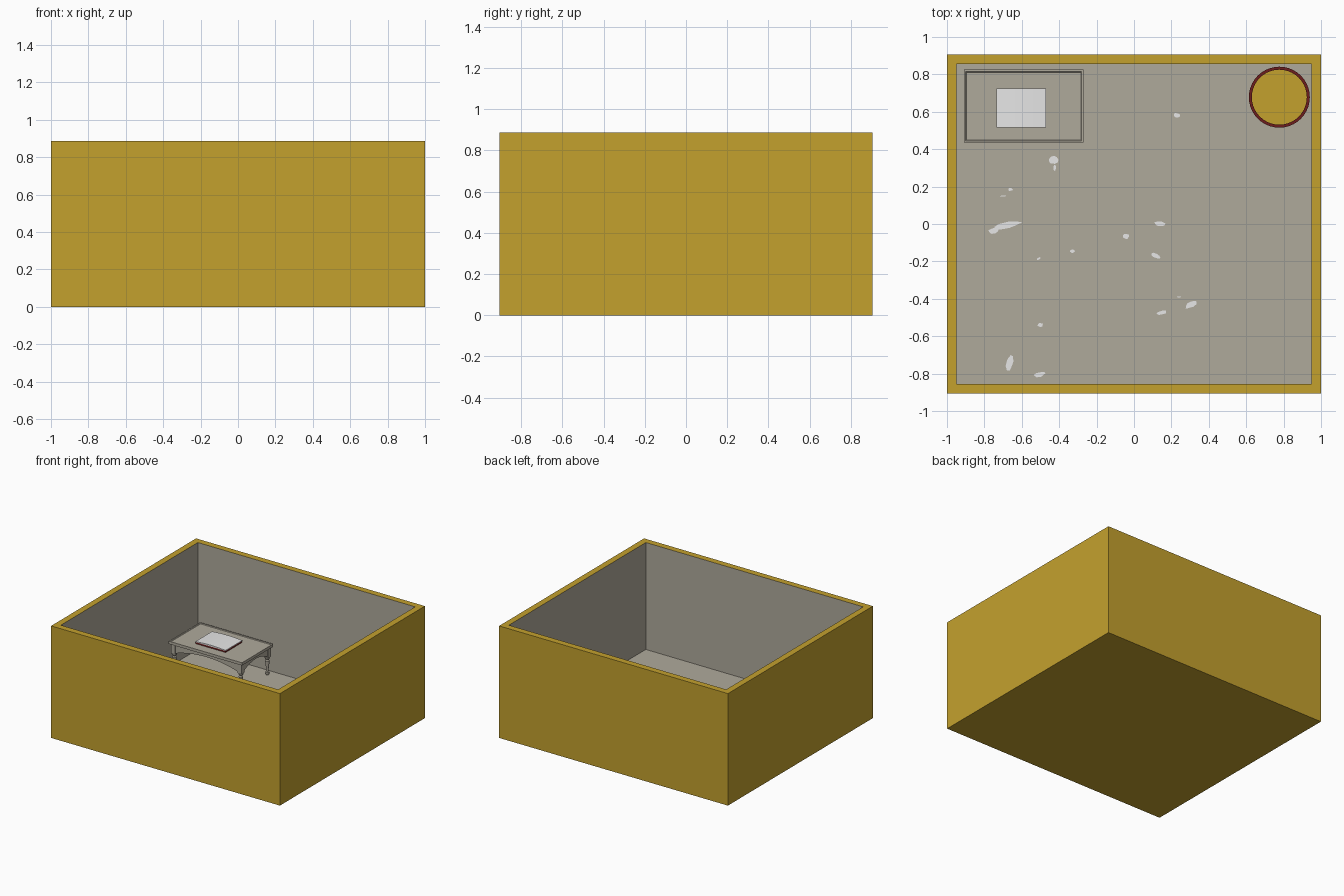
import bpy, bmesh, math, random
from mathutils import Vector, Matrix

if "Cube" in bpy.data.objects:
    bpy.data.objects.remove(bpy.data.objects["Cube"])

random.seed(4)
FLOOR = 0.04


def mat(name, col):
    m = bpy.data.materials.new(name)
    m.diffuse_color = (*col, 1)
    m.use_nodes = True
    m.node_tree.nodes["Principled BSDF"].inputs["Base Color"].default_value = m.diffuse_color
    return m


GOLD = mat("ochre", (0.55, 0.355, 0.027))
GREY = mat("warm grey", (0.43, 0.40, 0.33))
WHITE = mat("paper white", (0.8, 0.8, 0.8))
RED = mat("dark red", (0.15, 0.012, 0.012))


def finish(bm, name, mats, smooth=False):
    bmesh.ops.recalc_face_normals(bm, faces=bm.faces)
    me = bpy.data.meshes.new(name)
    bm.to_mesh(me)
    bm.free()
    for m in mats:
        me.materials.append(m)
    ob = bpy.data.objects.new(name, me)
    bpy.context.collection.objects.link(ob)
    if smooth:
        bpy.ops.object.select_all(action='DESELECT')
        ob.select_set(True)
        bpy.context.view_layer.objects.active = ob
        bpy.ops.object.shade_smooth_by_angle(angle=math.radians(35))
    return ob


def cube(lo, hi):
    bm = bmesh.new()
    lo, hi = Vector(lo), Vector(hi)
    bmesh.ops.create_cube(bm, size=1, matrix=Matrix.Translation((lo + hi) / 2)
                          @ Matrix.Diagonal((*(hi - lo), 1)))
    return bm


def top_face(bm):
    bm.normal_update()
    return max(bm.faces, key=lambda f: f.calc_center_median().z)


def prism(name, pts, vec, m, smooth=False):
    """Extrude a closed outline along a vector."""
    bm = bmesh.new()
    f = bm.faces.new([bm.verts.new(p) for p in pts])
    r = bmesh.ops.extrude_face_region(bm, geom=[f])
    bmesh.ops.translate(bm, vec=vec, verts=[v for v in r["geom"] if isinstance(v, bmesh.types.BMVert)])
    return finish(bm, name, [m], smooth)


def lathe(name, prof, x, y, mats, seg=16, rule=None):
    """Spin a (radius, z) profile about a vertical axis."""
    bm = bmesh.new()
    rings = [[bm.verts.new((x + r * math.cos(2 * math.pi * i / seg),
                            y + r * math.sin(2 * math.pi * i / seg), z)) for i in range(seg)]
             for r, z in prof]
    for k, (a, b) in enumerate(zip(rings, rings[1:])):
        for i in range(seg):
            j = (i + 1) % seg
            f = bm.faces.new((a[i], a[j], b[j], b[i]))
            f.material_index = rule(k) if rule else 0
    bm.faces.new(rings[0])
    bm.faces.new(rings[-1])
    return finish(bm, name, mats, True)


# Open room: ochre shell, grey lining
bm = cube((-1, -0.905, 0), (1, 0.905, 0.885))
top = top_face(bm)
bmesh.ops.inset_individual(bm, faces=[top], thickness=0.05, use_even_offset=True)
r = bmesh.ops.extrude_face_region(bm, geom=[top])
bmesh.ops.translate(bm, vec=(0, 0, FLOOR - 0.885),
                    verts=[v for v in r["geom"] if isinstance(v, bmesh.types.BMVert)])
if top.is_valid:
    bmesh.ops.delete(bm, geom=[top], context='FACES_ONLY')
for f in bm.faces:
    if all(abs(v.co.x) < 0.98 and abs(v.co.y) < 0.89 for v in f.verts):
        f.material_index = 1
finish(bm, "room", [GOLD, GREY])

# Table top with a framed groove
X0, X1, Y0, Y1, TOP = -0.91, -0.27, 0.435, 0.825, 0.277
bm = cube((X0, Y0, TOP - 0.022), (X1, Y1, TOP))
top = top_face(bm)
bmesh.ops.inset_individual(bm, faces=[top], thickness=0.010, use_even_offset=True)
bmesh.ops.inset_individual(bm, faces=[top], thickness=0.004, depth=-0.004, use_even_offset=True)
finish(bm, "table_top", [GREY])

# Turned table legs
LEG = [(0.011, FLOOR), (0.015, 0.05), (0.015, 0.06), (0.009, 0.068), (0.010, 0.09),
       (0.015, 0.135), (0.016, 0.15), (0.009, 0.158), (0.017, 0.166), (0.017, 0.174), (0.011, 0.18)]
for x in (X0 + 0.03, X1 - 0.03):
    for y in (Y0 + 0.03, Y1 - 0.03):
        lathe("table_leg", LEG, x, y, [GREY])
        finish(cube((x - 0.018, y - 0.018, 0.178), (x + 0.018, y + 0.018, TOP - 0.02)),
               "table_leg_block", [GREY])


# Arched aprons
def apron(a, b, place, vec):
    n = 20
    pts = [(a, TOP - 0.02)]
    for i in range(n + 1):
        t = i / n
        pts.append((a + (b - a) * t, 0.185 + 0.045 * math.sin(math.pi * t) ** 0.8))
    pts.append((b, TOP - 0.02))
    prism("table_apron", [place(u, z) for u, z in pts], vec, GREY)


for y in (Y0 + 0.016, Y1 - 0.028):
    apron(X0 + 0.045, X1 - 0.045, lambda u, z: (u, y, z), (0, 0.012, 0))
for x in (X0 + 0.016, X1 - 0.028):
    apron(Y0 + 0.045, Y1 - 0.045, lambda u, z: (x, u, z), (0.012, 0, 0))

# Book: red cover under a gently bowed block of pages
BX, B0, B1, ZB = -0.602, 0.517, 0.725, TOP - 0.005
finish(cube((BX - 0.131, B0, ZB), (BX + 0.131, B1, ZB + 0.014)), "book_cover", [RED])
pts = [(BX - 0.132, B0, ZB + 0.013)]
for i in range(13):
    t = i / 12
    pts.append((BX + 0.132 * (2 * t - 1), B0, ZB + 0.018 + 0.006 * math.sin(math.pi * t)))
pts.append((BX + 0.132, B0, ZB + 0.013))
prism("book_pages", pts, (0, B1 - B0, 0), WHITE, True)

# Round barrel with red hoops and a recessed lid
BARREL = [(0.155, FLOOR), (0.162, FLOOR), (0.162, 0.07), (0.153, 0.07), (0.153, 0.27),
          (0.163, 0.27), (0.163, 0.30), (0.147, 0.30), (0.147, 0.29)]
lathe("barrel", BARREL, 0.777, 0.678, [GOLD, RED], 40,
      lambda k: 0 if k == 3 else 1)

# Pale scraps on the floor: x, y, half length, half width, angle
SCRAPS = [(-0.43, 0.345, 0.03, 0.022, 0), (-0.425, 0.30, 0.02, 0.007, 1.5), (-0.66, 0.185, 0.012, 0.009, 0),
          (-0.70, 0.15, 0.016, 0.004, 0), (-0.68, -0.008, 0.075, 0.017, 0.2), (-0.75, -0.035, 0.03, 0.018, 0.2),
          (-0.33, -0.145, 0.014, 0.01, 0), (-0.51, -0.185, 0.012, 0.006, 0.5), (-0.04, -0.065, 0.018, 0.014, 0),
          (0.14, 0, 0.03, 0.013, -0.2), (0.115, -0.17, 0.03, 0.013, -0.3), (0.23, 0.58, 0.02, 0.014, 0),
          (0.305, -0.43, 0.034, 0.018, 0.5), (0.145, -0.475, 0.03, 0.011, 0.2), (0.24, -0.39, 0.012, 0.004, 0),
          (-0.50, -0.54, 0.015, 0.01, 0), (-0.665, -0.74, 0.042, 0.019, 1.4), (-0.505, -0.805, 0.032, 0.012, 0.2)]
for x, y, a, b, ang in SCRAPS:
    pts = []
    for i in range(9):
        t = 2 * math.pi * i / 9
        k = random.uniform(0.75, 1.15)
        u, v = a * k * math.cos(t), b * k * math.sin(t)
        pts.append((x + u * math.cos(ang) - v * math.sin(ang),
                    y + u * math.sin(ang) + v * math.cos(ang), FLOOR - 0.001))
    prism("floor_scrap", pts, (0, 0, 0.003), WHITE)
